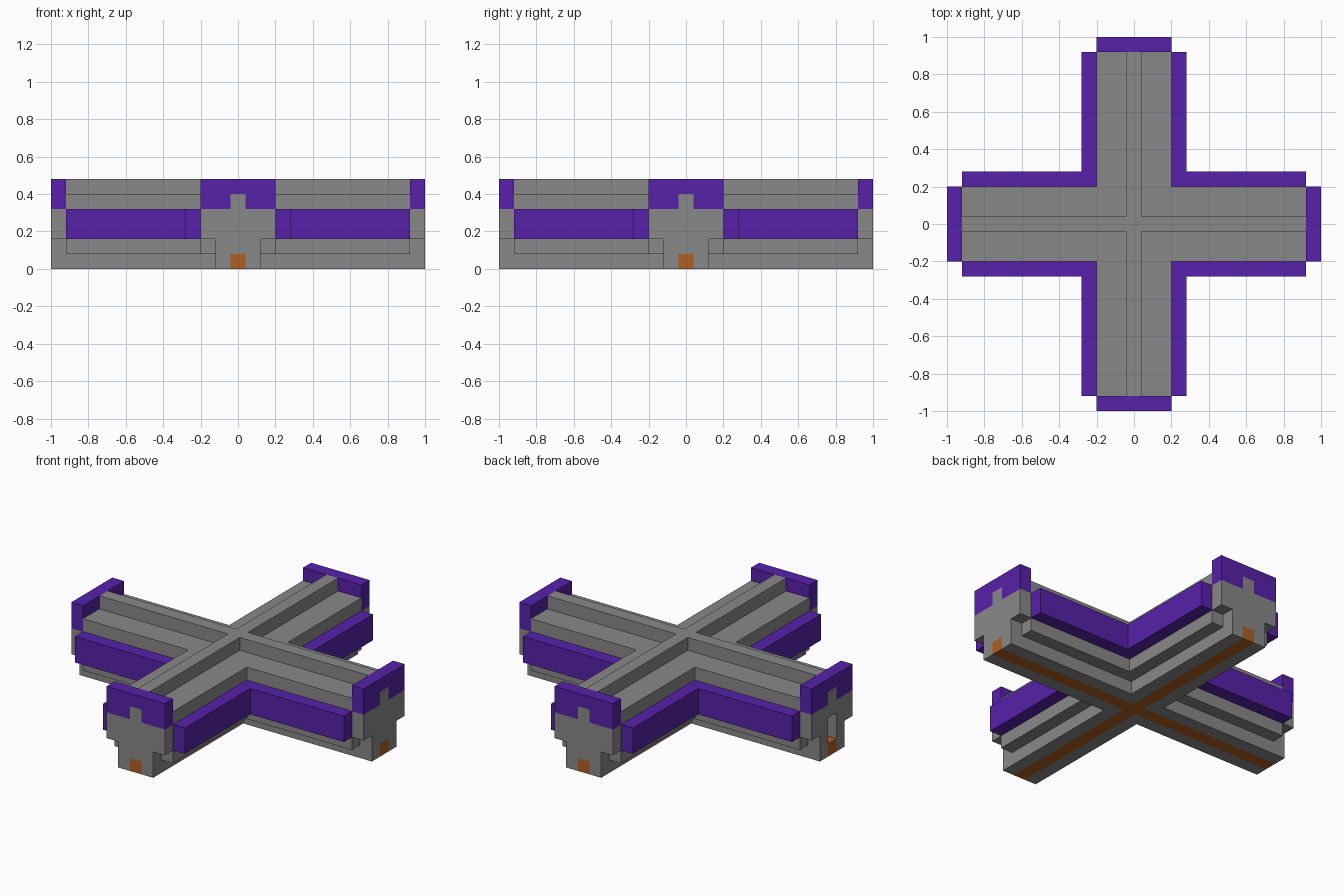
import bpy, bmesh, math
from mathutils import Matrix

cube = bpy.data.objects.get("Cube")
if cube:
    bpy.data.objects.remove(cube, do_unlink=True)

U = 0.08            # block unit
HALF = 1.0          # arm length to the outer end
INNER = HALF - U    # arm length without the end cap


def material(name, rgb):
    m = bpy.data.materials.new(name)
    m.use_nodes = True
    m.diffuse_color = (*rgb, 1)
    m.node_tree.nodes["Principled BSDF"].inputs["Base Color"].default_value = (*rgb, 1)
    return m


GRAY = material("stone_gray", (0.25, 0.25, 0.25))
PURPLE = material("trim_purple", (0.095, 0.016, 0.40))
ORANGE = material("strip_orange", (0.43, 0.115, 0.017))


def turn(quarter):
    return Matrix.Rotation(quarter * math.pi / 2, 4, 'Z')


def prism(bm, points, offset, matrix=None):
    """Extrude a closed 3D outline by an offset vector."""
    base = bm.faces.new([bm.verts.new(p) for p in points])
    top = bmesh.ops.extrude_face_region(bm, geom=[base])["geom"]
    verts = [v for v in top if isinstance(v, bmesh.types.BMVert)]
    bmesh.ops.translate(bm, verts=verts, vec=offset)
    if matrix:
        both = list(base.verts) + verts
        bmesh.ops.transform(bm, matrix=matrix, verts=list(set(both)))


def finish(bm, name, mat):
    bmesh.ops.recalc_face_normals(bm, faces=bm.faces)
    mesh = bpy.data.meshes.new(name)
    bm.to_mesh(mesh)
    bm.free()
    mesh.materials.append(mat)
    bpy.context.collection.objects.link(bpy.data.objects.new(name, mesh))


def cross_layer(name, width, length, z0, z1, mat):
    """Plus-shaped slab."""
    bm = bmesh.new()
    arm = [(width, width), (length, width), (length, -width)]
    outline = []
    for q in range(4):
        # outline runs clockwise around the four arms
        outline += [(turn(-q) @ Matrix.Translation((x, y, z0))).translation for x, y in arm]
    prism(bm, outline, (0, 0, z1 - z0))
    finish(bm, name, mat)


def corner_layer(name, inside, outside, length, z0, z1, mat):
    """L-shaped slab in each of the four inner corners."""
    bm = bmesh.new()
    a, b, e = inside, outside, length
    outline = [(a, a, z0), (e, a, z0), (e, b, z0), (b, b, z0), (b, e, z0), (a, e, z0)]
    for q in range(4):
        prism(bm, outline, (0, 0, z1 - z0), turn(q))
    finish(bm, name, mat)


def end_cap(name, profile, quarter, mat, mirrored=True):
    """Plate at an arm's end, from a (side, height) profile."""
    bm = bmesh.new()
    for s in ((1, -1) if mirrored else (1,)):
        prism(bm, [(INNER, s * y, z) for y, z in profile], (U, 0, 0), turn(quarter))
    finish(bm, name, mat)


# Crossing arms, from the floor up
cross_layer("floor_strip", U / 2, HALF, 0, U, ORANGE)
corner_layer("base", U / 2, 1.5 * U, HALF, 0, U, GRAY)
cross_layer("arm_body", 2.5 * U, INNER, U, 5 * U, GRAY)
cross_layer("top_ridge", U / 2, INNER, 5 * U, 6 * U, GRAY)
corner_layer("side_rail", 2.5 * U, 3.5 * U, INNER, 2 * U, 4 * U, PURPLE)

# End caps: stepped gray sides, gray middle column, purple crown
n, m, w = U / 2, 1.5 * U, 2.5 * U
sides = [(n, U), (m, U), (m, 2 * U), (w, 2 * U), (w, 4 * U), (n, 4 * U)]
crown = [(-w, 4 * U), (-n, 4 * U), (-n, 5 * U), (n, 5 * U), (n, 4 * U),
         (w, 4 * U), (w, 6 * U), (-w, 6 * U)]
for q, side in enumerate(("left", "back", "right", "front")):
    # the right end has an open doorway under its column
    foot = 3 * U if side == "right" else U
    column = [(-n, foot), (n, foot), (n, 5 * U), (-n, 5 * U)]
    end_cap(side + "_cap_sides", sides, q, GRAY)
    end_cap(side + "_cap_column", column, q, GRAY, mirrored=False)
    end_cap(side + "_cap_crown", crown, q, PURPLE, mirrored=False)
